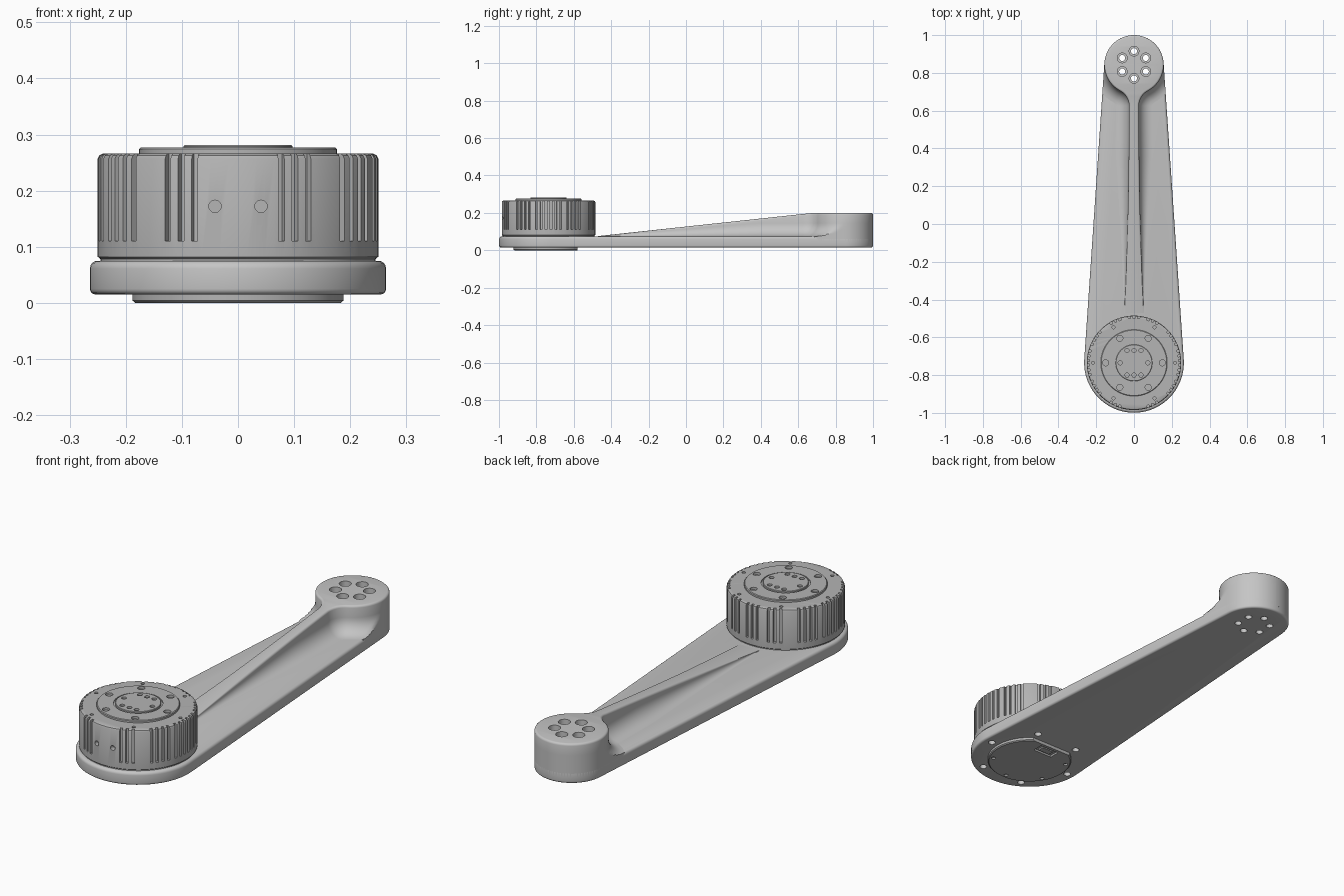
import bpy, bmesh, math
from mathutils import Matrix

if "Cube" in bpy.data.objects:
    bpy.data.objects.remove(bpy.data.objects["Cube"])

MOTOR_Y, TIP_Y = -0.735, 0.843         # axes of the two arm ends
MOTOR_R, TIP_R = 0.264, 0.157          # radii of the two arm ends
PLATE_LOW, PLATE_TOP, TIP_TOP = 0.015, 0.075, 0.2
TILT = math.asin((MOTOR_R - TIP_R) / (TIP_Y - MOTOR_Y))


def material(name, v):
    m = bpy.data.materials.new(name)
    m.diffuse_color = (v, v, v, 1)
    m.use_nodes = True
    m.node_tree.nodes["Principled BSDF"].inputs["Base Color"].default_value = m.diffuse_color
    return m


arm_grey = material("arm grey", 0.56)
motor_grey = material("motor grey", 0.46)


def make(name, bm, mat=arm_grey):
    bmesh.ops.recalc_face_normals(bm, faces=bm.faces)
    mesh = bpy.data.meshes.new(name)
    bm.to_mesh(mesh)
    bm.free()
    ob = bpy.data.objects.new(name, mesh)
    bpy.context.collection.objects.link(ob)
    mesh.materials.append(mat)
    return ob


def activate(ob):
    bpy.ops.object.select_all(action='DESELECT')
    ob.select_set(True)
    bpy.context.view_layer.objects.active = ob


def smooth(ob, angle=32):
    activate(ob)
    bpy.ops.object.shade_smooth_by_angle(angle=math.radians(angle))


def loft(rings, cap):
    """Skin a stack of equal rings; cap(ring) gives the faces that close an end."""
    bm = bmesh.new()
    vs = [[bm.verts.new(p) for p in ring] for ring in rings]
    n = len(vs[0])
    for a, b in zip(vs, vs[1:]):
        for i in range(n):
            bm.faces.new((a[i], a[(i + 1) % n], b[(i + 1) % n], b[i]))
    for ring in (vs[0], vs[-1]):
        for f in cap(ring):
            bm.faces.new(f)
    return bm


def turned(name, profile, n=96):
    """Solid of revolution about the motor axis from (radius, z) pairs."""
    rings = [[(r * math.cos(2 * math.pi * i / n), MOTOR_Y + r * math.sin(2 * math.pi * i / n), z)
              for i in range(n)] for r, z in profile]
    return make(name, loft(rings, lambda ring: [ring]), motor_grey)


def cylinder(bm, x, y, z0, z1, r, n=20):
    bmesh.ops.create_cone(bm, cap_ends=True, segments=n, radius1=r, radius2=r, depth=z1 - z0,
                          matrix=Matrix.Translation((x, y, (z0 + z1) / 2)))


def box(bm, centre, size, turn=0):
    """Box placed relative to the motor axis and turned about it."""
    bmesh.ops.create_cube(bm, size=1, matrix=Matrix.Translation((0, MOTOR_Y, 0))
                          @ Matrix.Rotation(turn, 4, 'Z') @ Matrix.Translation(centre)
                          @ Matrix.Diagonal((*size, 1)))


def cut(ob, bm):
    cutter = make("cutter", bm)
    cutter.hide_render = True
    mod = ob.modifiers.new("cut", 'BOOLEAN')
    mod.operation, mod.solver, mod.object = 'DIFFERENCE', 'EXACT', cutter
    activate(ob)
    bpy.ops.object.modifier_apply(modifier=mod.name)
    bpy.data.objects.remove(cutter)


def holes(ob, points, z0, z1, r):
    bm = bmesh.new()
    for x, y in points:
        cylinder(bm, x, y, z0, z1, r)
    cut(ob, bm)


def circle(r, start=0, cy=MOTOR_Y, count=6):
    angles = [math.radians(start) + 2 * math.pi * k / count for k in range(count)]
    return [(r * math.cos(a), cy + r * math.sin(a)) for a in angles]


# Tapered base plate: hull of two circles with rounded rims
def plate_ring(inset, z, n=40):
    pts = []
    for cy, r, a0, a1 in ((MOTOR_Y, MOTOR_R, math.pi - TILT, 2 * math.pi + TILT),
                          (TIP_Y, TIP_R, TILT, math.pi - TILT)):
        for i in range(n + 1):
            a = a0 + (a1 - a0) * i / n
            pts.append(((r - inset) * math.cos(a), cy + (r - inset) * math.sin(a), z))
    return pts


def rim(z, edge, sign):
    turns = [math.pi / 8 * i for i in range(5)]
    return [(edge * (1 - math.sin(t)), z - sign * edge * (1 - math.cos(t))) for t in turns]


layers = rim(PLATE_LOW, 0.01, -1) + rim(PLATE_TOP, 0.014, 1)[::-1]
arm = make("arm_plate", loft([plate_ring(*l) for l in layers], lambda ring: [ring]))

# Rising rib that flares into the round end boss: right half as (x, y, normal x, normal y)
HALF, FLARE, FOOT = 0.026, 0.09, 0.07
RIB_START, RIB_END = -0.48, 0.68
flare_y = TIP_Y - math.sqrt((TIP_R + FLARE) ** 2 - (HALF + FLARE) ** 2)
touch = math.atan2(flare_y - TIP_Y, HALF + FLARE)
half = []
for i in range(24):
    t = i / 24
    half.append((HALF + 0.025 * (1 - t) ** 2, RIB_START + 0.01 + (flare_y - RIB_START) * t, 1, 0))
for i in range(13):
    a = math.pi + touch * i / 12
    half.append((HALF + FLARE + FLARE * math.cos(a), flare_y + FLARE * math.sin(a),
                 -math.cos(a), -math.sin(a)))
for i in range(1, 33):
    a = touch + (math.radians(89) - touch) * i / 32
    half.append((TIP_R * math.cos(a), TIP_Y + TIP_R * math.sin(a), math.cos(a), math.sin(a)))


def keep_on_plate(x, y):
    dy = y - TIP_Y
    if dy > TIP_R * math.sin(TILT):
        k = min(1, TIP_R / math.hypot(x, dy))
        return x * k, TIP_Y + dy * k
    return min(x, (MOTOR_R - (y - MOTOR_Y) * math.sin(TILT)) / math.cos(TILT)), y


def rib_ring(place):
    side = []
    for x, y, nx, ny in half:
        slope = (y - RIB_START) / (RIB_END - RIB_START)
        rise = (TIP_TOP - PLATE_TOP) * min(1, slope)
        off, z = place(rise, min(FOOT, rise * 0.75), min(0.01, rise * 0.2))
        side.append((*keep_on_plate(x + off * nx, y + off * ny), PLATE_TOP + z))
    return side + [(-x, y, z) for x, y, z in reversed(side)]


def strips(ring):
    n = len(ring)
    return [(ring[i], ring[i + 1], ring[n - 2 - i], ring[n - 1 - i]) for i in range(n // 2 - 1)]


places = [lambda h, r, e: (r, -0.03)]
for s in range(9):
    places.append(lambda h, r, e, t=math.pi / 16 * s: (r * (1 - math.sin(t)), r * (1 - math.cos(t))))
for s in range(4):
    places.append(lambda h, r, e, t=math.pi / 6 * s: (-e * (1 - math.cos(t)), h - e * (1 - math.sin(t))))
rib = make("rib_and_boss", loft([rib_ring(p) for p in places], strips))

# Through holes of the boss, counterbored from above, and screw holes under the motor
tip_holes = circle(0.072, 30, TIP_Y)
for part in (arm, rib):
    holes(part, tip_holes, -0.1, 0.3, 0.016)
holes(rib, tip_holes, 0.1, 0.3, 0.026)
holes(arm, circle(0.222), -0.1, 0.035, 0.016)

# Motor body with grouped cooling slots
body = turned("motor_body", [(0.245, 0.06), (0.245, 0.078), (0.25, 0.082),
                             (0.25, 0.257), (0.247, 0.263), (0.241, 0.266)])
quarter = [3, 9, 15, 24, 30, 36, 42, 60, 66, 72]
slots = {a for q in quarter for a in (q, -q, 180 - q, 180 + q)} | {84, 90, 96}
bm = bmesh.new()
for a in slots:
    box(bm, (0.25, 0, 0.21), (0.028, 0.011, 0.2), math.radians(a))
cut(body, bm)
holes(body, circle(0.217), 0.255, 0.3, 0.008)

# Two screw holes in the front of the body
bm = bmesh.new()
for x in (-0.041, 0.041):
    bmesh.ops.create_cone(bm, cap_ends=True, segments=20, radius1=0.011, radius2=0.011, depth=0.04,
                          matrix=Matrix.Translation((x, MOTOR_Y - 0.245, 0.172))
                          @ Matrix.Rotation(math.pi / 2, 4, 'X'))
cut(body, bm)

# Stepped cap on top: bolt ring, then the raised hub
bolt_ring = turned("bolt_ring", [(0.176, 0.25), (0.176, 0.274), (0.173, 0.277),
                                 (0.104, 0.277), (0.104, 0.272)])
holes(bolt_ring, circle(0.15), 0.262, 0.3, 0.016)
hub = turned("hub", [(0.097, 0.255), (0.097, 0.279), (0.095, 0.281)])
hub_points = [(x, MOTOR_Y + y) for x in (-0.037, 0, 0.037) for y in (-0.065, 0.065)]
holes(hub, hub_points + [(-0.073, MOTOR_Y), (0.073, MOTOR_Y)], 0.268, 0.3, 0.011)

# Bottom cover, cut straight at the back, with its cable socket
cover = turned("bottom_cover", [(0.183, 0), (0.188, 0.004), (0.188, 0.02)])
bm = bmesh.new()
box(bm, (0, 0.25, 0), (0.5, 0.19, 0.1))
cut(cover, bm)
holes(cover, circle(0.165, 30)[2:6], -0.1, 0.008, 0.009)
bm = bmesh.new()
box(bm, (0, 0.115, 0), (0.1, 0.05, 0.018))
cut(cover, bm)
bm = bmesh.new()
box(bm, (0, 0.115, 0.01), (0.06, 0.03, 0.016))
make("cable_socket", bm, motor_grey)

for part in (arm, rib, body, bolt_ring, hub, cover):
    smooth(part)
